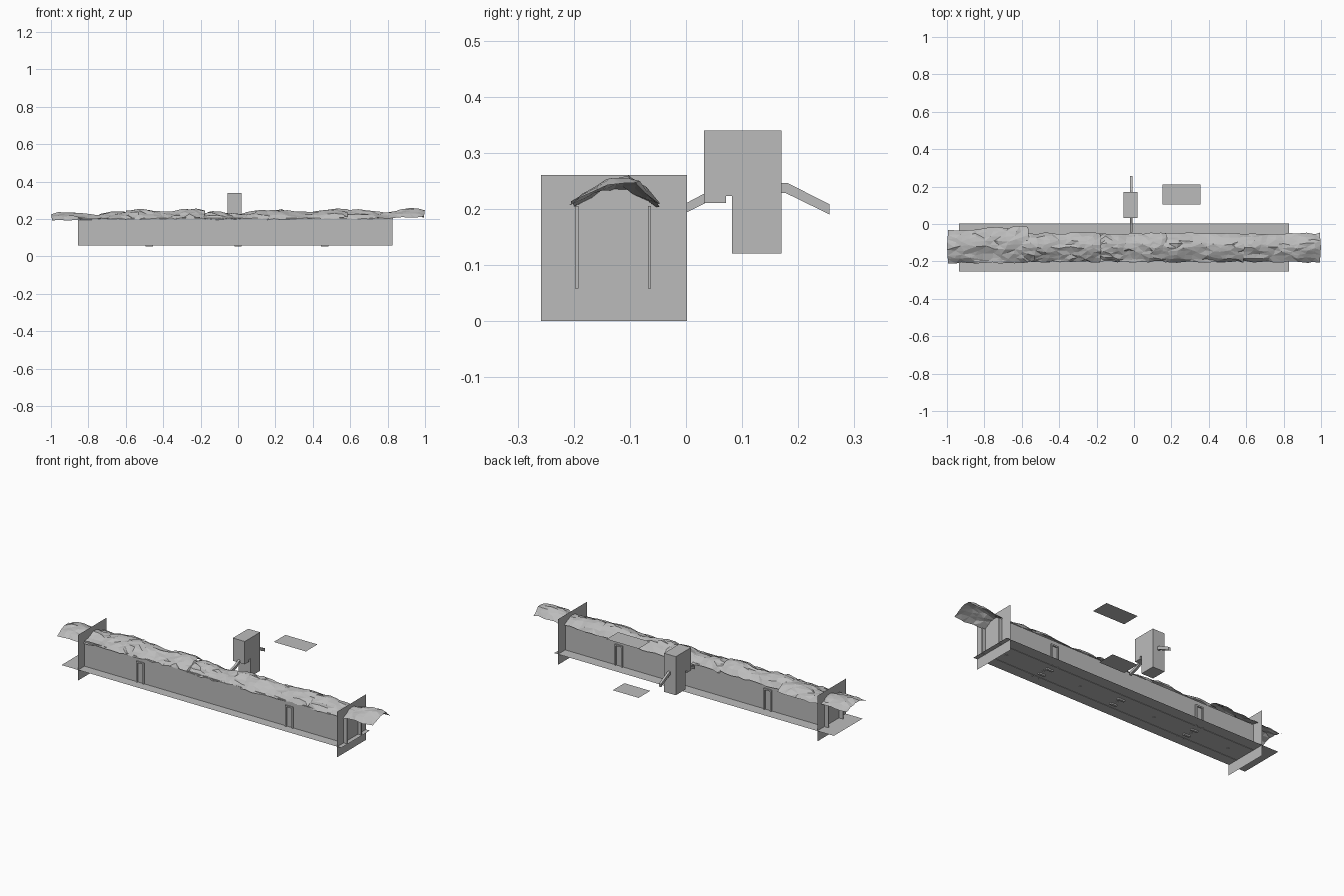
import bpy, bmesh, math, random
from mathutils import Vector

random.seed(4)
if "Cube" in bpy.data.objects:
    bpy.data.objects.remove(bpy.data.objects["Cube"])

grey = bpy.data.materials.new("plain grey")
grey.use_nodes = True
grey.diffuse_color = (0.5, 0.5, 0.5, 1)
grey.node_tree.nodes["Principled BSDF"].inputs["Base Color"].default_value = (0.5, 0.5, 0.5, 1)


def finish(name, bm):
    me = bpy.data.meshes.new(name)
    bm.to_mesh(me)
    bm.free()
    me.materials.append(grey)
    ob = bpy.data.objects.new(name, me)
    bpy.context.collection.objects.link(ob)
    return ob


def sheet(name, corners):
    bm = bmesh.new()
    bm.faces.new([bm.verts.new(c) for c in corners])
    return finish(name, bm)


def flat_sheet(name, x0, x1, y0, y1, z):
    return sheet(name, [(x0, y0, z), (x1, y0, z), (x1, y1, z), (x0, y1, z)])


def box(name, x0, x1, y0, y1, z0, z1):
    bm = bmesh.new()
    bmesh.ops.create_cube(bm, size=1)
    for v in bm.verts:
        v.co = Vector(((x0 + x1) / 2 + v.co.x * (x1 - x0),
                       (y0 + y1) / 2 + v.co.y * (y1 - y0),
                       (z0 + z1) / 2 + v.co.z * (z1 - z0)))
    return finish(name, bm)


def side_profile(name, points, x0, x1):
    """Extrude a (y, z) outline along x."""
    bm = bmesh.new()
    face = bm.faces.new([bm.verts.new((x0, y, z)) for y, z in points])
    new = bmesh.ops.extrude_face_region(bm, geom=[face])["geom"]
    bmesh.ops.translate(bm, vec=(x1 - x0, 0, 0),
                        verts=[g for g in new if isinstance(g, bmesh.types.BMVert)])
    bmesh.ops.recalc_face_normals(bm, faces=bm.faces)
    return finish(name, bm)


# Trough: base sheet, two long walls, two square end sheets
BASE = 0.06
WALLS = {"front": -0.195, "back": -0.065}
flat_sheet("base_sheet", -0.935, 0.83, -0.255, 0.003, BASE)
for side, y in WALLS.items():
    box(side + "_wall", -0.855, 0.825, y - 0.003, y + 0.003, BASE - 0.002, 0.205)
for side, x in (("right", -0.83), ("left", 0.805)):
    sheet(side + "_end_sheet", [(x, -0.258, 0), (x, 0.002, 0), (x, 0.002, 0.26), (x, -0.258, 0.26)])

# Hoop brackets on both walls and straps under the base
for x in (-0.475, 0.465):
    for side, y in WALLS.items():
        out = -1 if side == "front" else 1
        ya, yb = sorted((y, y + out * 0.01))
        for dx in (-0.021, 0.021):
            box(side + "_bracket_leg", x + dx - 0.004, x + dx + 0.004, ya, yb, BASE - 0.003, 0.18)
        box(side + "_bracket_top", x - 0.025, x + 0.025, ya, yb, 0.172, 0.18)
for x in (-0.475, 0, 0.465):
    for dy in (-0.03, 0.03):
        box("under_strap", x - 0.02, x + 0.02, -0.13 + dy - 0.006, -0.13 + dy + 0.006, BASE - 0.008, BASE)
for i in range(7):
    x = -0.72 + i * 0.24
    box("under_stud", x - 0.005, x + 0.005, -0.135, -0.125, BASE - 0.003, BASE)


# Crumpled cloth covers: arched open shells laid end to end
def cover(name, x0, x1, y0, y1, z0, z1, rise, flare=0.0):
    rows, cols = 11, 8
    bm = bmesh.new()
    grid = []
    for i in range(rows + 1):
        s = i / rows
        wave = 0.008 * math.sin(s * math.pi * 3)
        line = []
        for j in range(cols + 1):
            t = j / cols
            inner = 0 < i < rows
            edge = 1 if j in (0, cols) else 0
            arch = math.sin(math.pi * t) ** 0.8 * (1 + 0.2 * math.sin(t * 5 - 2))
            x = x0 + (x1 - x0) * s + (random.uniform(-0.012, 0.012) if inner else 0.012 * abs(t - 0.5) * (1 - 2 * s))
            y = y0 + (y1 + flare * s - y0) * t + random.uniform(-0.006, 0.006)
            z = z0 + (z1 - z0) * s + rise * arch + wave * (1 - edge) + random.uniform(-0.005, 0.005)
            line.append(bm.verts.new((max(-1, min(1, x)), y, z)))
        grid.append(line)
    for i in range(rows):
        for j in range(cols):
            bm.faces.new([grid[i][j], grid[i + 1][j], grid[i + 1][j + 1], grid[i][j + 1]])
    bmesh.ops.triangulate(bm, faces=bm.faces)
    return finish(name, bm)


cover("cover_1", -1, -0.56, -0.208, -0.035, 0.196, 0.202, 0.028, 0.022)
cover("cover_2", -0.6, -0.175, -0.203, -0.05, 0.2, 0.206, 0.037)
cover("cover_3", -0.185, 0.18, -0.203, -0.05, 0.196, 0.204, 0.031)
cover("cover_4", 0.15, 0.59, -0.203, -0.05, 0.198, 0.206, 0.037)
cover("cover_5", 0.555, 1, -0.203, -0.05, 0.2, 0.21, 0.035)

# Control box behind the trough, with a stepped underside and two bent arms
side_profile("control_box", [(0.032, 0.34), (0.17, 0.34), (0.17, 0.12), (0.082, 0.12), (0.082, 0.223),
                             (0.071, 0.223), (0.071, 0.21), (0.032, 0.21)], -0.055, 0.02)
side_profile("front_arm", [(0.034, 0.228), (0.034, 0.21), (0, 0.193), (-0.045, 0.18),
                           (-0.045, 0.197), (0, 0.21)], -0.022, -0.009)
side_profile("back_arm", [(0.168, 0.246), (0.181, 0.246), (0.256, 0.208), (0.256, 0.19),
                          (0.178, 0.228), (0.168, 0.228)], -0.022, -0.009)

# Two loose horizontal plates
flat_sheet("upper_plate", 0.152, 0.355, 0.105, 0.21, 0.345)
flat_sheet("lower_plate", 0.152, 0.315, 0.105, 0.21, 0.065)
